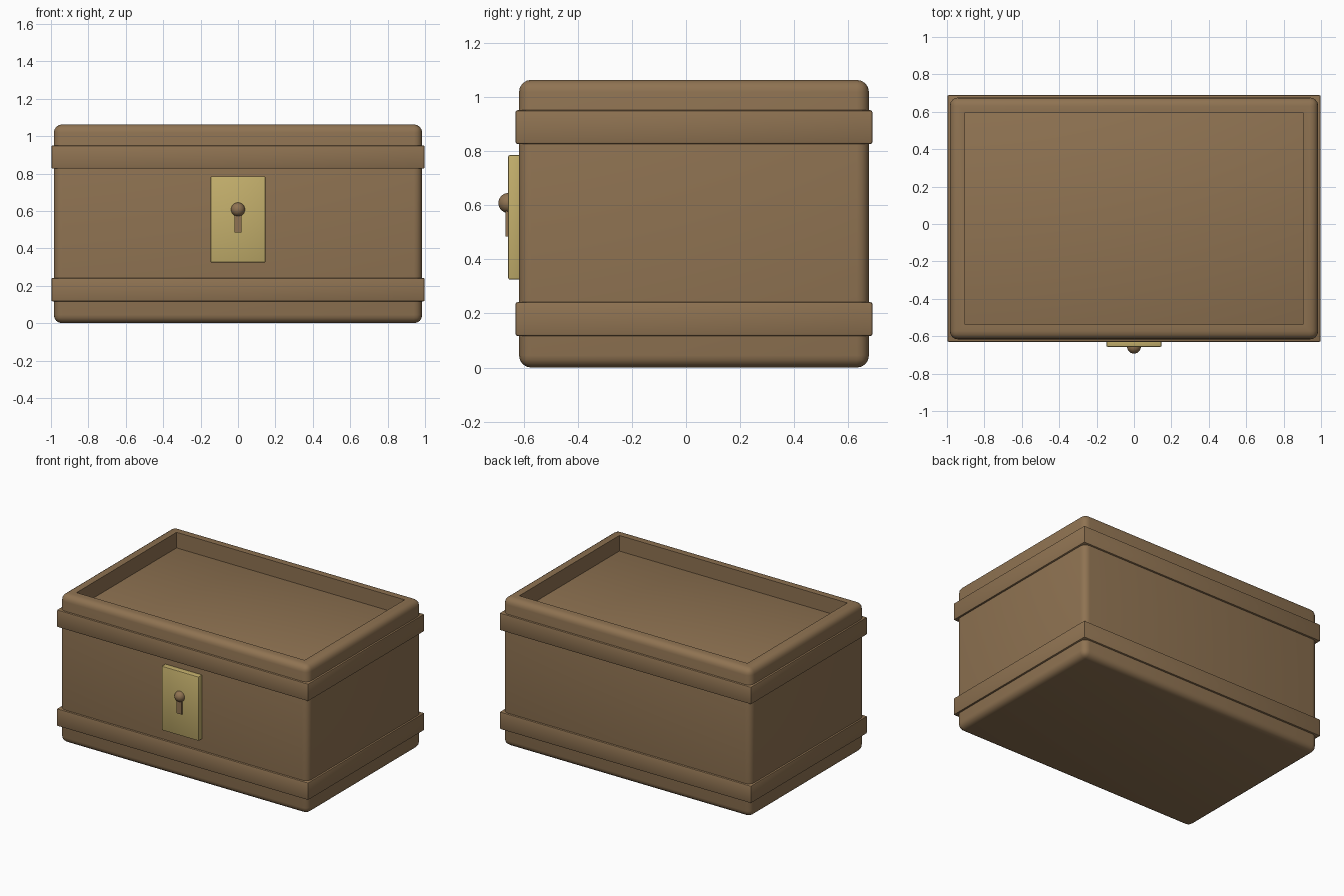
import bpy, bmesh, math
from mathutils import Vector

if "Cube" in bpy.data.objects:
    bpy.data.objects.remove(bpy.data.objects["Cube"])


def material(name, rgb):
    m = bpy.data.materials.new(name)
    m.diffuse_color = (*rgb, 1)
    m.use_nodes = True
    m.node_tree.nodes["Principled BSDF"].inputs["Base Color"].default_value = m.diffuse_color
    return m


wood = material("brown wood", (0.275, 0.171, 0.084))
brass = material("pale brass", (0.55, 0.43, 0.15))


def finish(name, bm, mat):
    bmesh.ops.recalc_face_normals(bm, faces=bm.faces)
    me = bpy.data.meshes.new(name)
    bm.to_mesh(me)
    bm.free()
    ob = bpy.data.objects.new(name, me)
    bpy.context.collection.objects.link(ob)
    me.materials.append(mat)
    bpy.context.view_layer.objects.active = ob
    ob.select_set(True)
    bpy.ops.object.shade_smooth_by_angle(angle=math.radians(35))
    ob.select_set(False)
    return ob


def box(name, lo, hi, mat, bevel=0.0, segments=3, cavity=None):
    """Rounded box; cavity = (wall thickness, floor height) hollows it from the top."""
    lo, hi = Vector(lo), Vector(hi)
    bm = bmesh.new()
    bmesh.ops.create_cube(bm, size=1)
    for v in bm.verts:
        v.co = Vector([(lo[i] + hi[i]) / 2 + v.co[i] * (hi[i] - lo[i]) for i in range(3)])
    if bevel:
        bmesh.ops.bevel(bm, geom=bm.edges[:], offset=bevel, segments=segments,
                        profile=0.5, affect='EDGES')
    if cavity:
        wall, floor = cavity
        bm.normal_update()
        top = max(bm.faces, key=lambda f: f.calc_center_median().z)
        bmesh.ops.inset_region(bm, faces=[top], thickness=wall - bevel)
        walls = bmesh.ops.extrude_face_region(bm, geom=[top])
        for v in walls["geom"]:
            if isinstance(v, bmesh.types.BMVert):
                v.co.z = floor
        if top.is_valid:
            bmesh.ops.delete(bm, geom=[top], context='FACES_ONLY')
    return finish(name, bm, mat)


# Chest body, open at the top
box("chest_body", (-0.985, -0.617, 0), (0.985, 0.676, 1.063), wood,
    bevel=0.045, segments=4, cavity=(0.095, 0.1))

# Two solid bands; the upper one also closes the opening
for name, z0, z1 in (("lower_band", 0.117, 0.242), ("upper_band", 0.826, 0.951)):
    box(name, (-0.998, -0.63, z0), (0.998, 0.689, z1), wood, bevel=0.008, segments=2)

# Lock plate with keyhole slot and knob
box("lock_plate", (-0.147, -0.657, 0.325), (0.147, -0.61, 0.785), brass, bevel=0.006, segments=2)
box("keyhole_slot", (-0.02, -0.667, 0.485), (0.02, -0.64, 0.6), wood)
bm = bmesh.new()
bmesh.ops.create_uvsphere(bm, u_segments=32, v_segments=16, radius=0.037)
bmesh.ops.translate(bm, verts=bm.verts, vec=(0, -0.656, 0.608))
finish("lock_knob", bm, wood)
